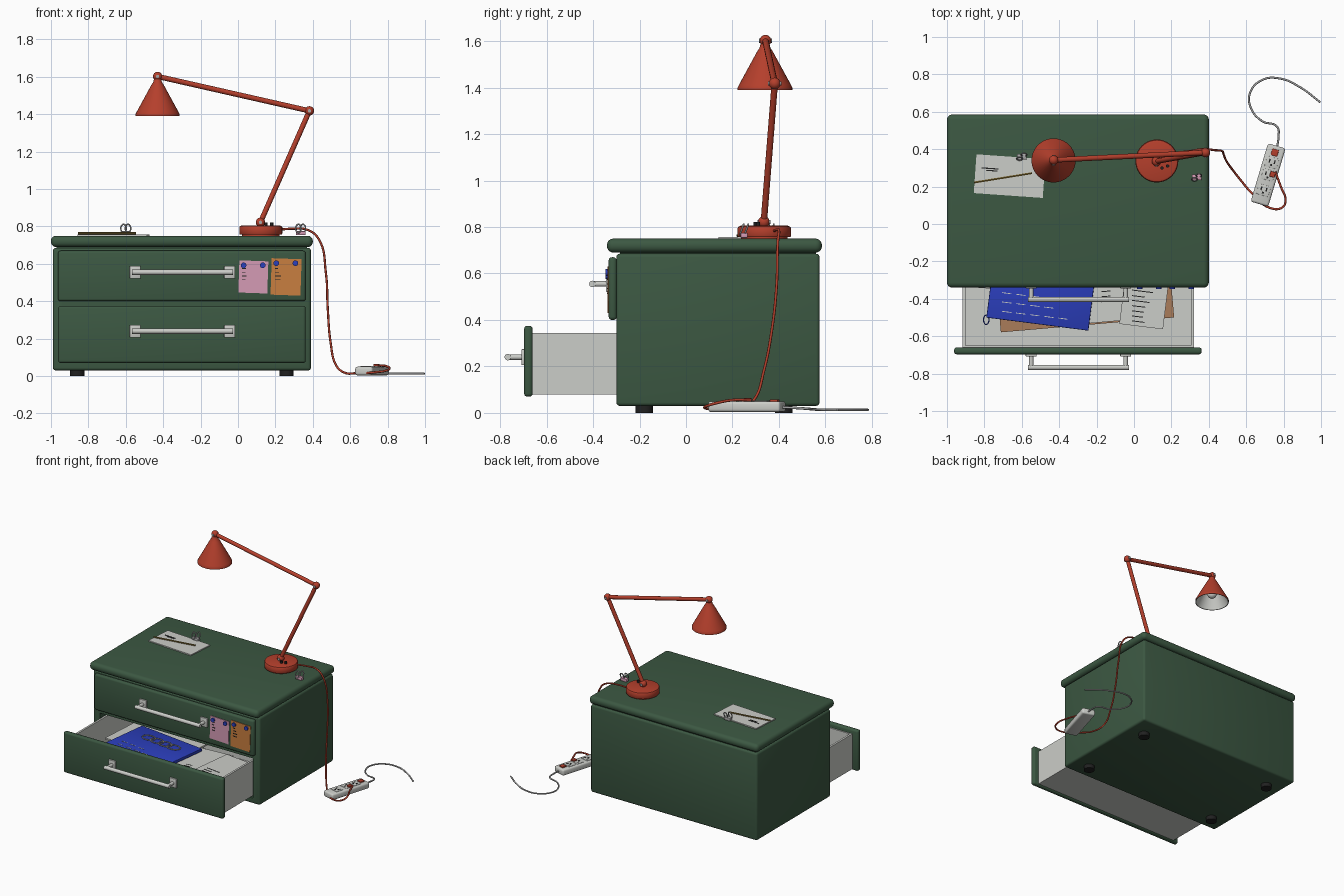
import bpy, bmesh, math, random
from mathutils import Vector, Matrix

if "Cube" in bpy.data.objects:
    bpy.data.objects.remove(bpy.data.objects["Cube"])

random.seed(4)
COLOURS = {
    "green": (0.045, 0.098, 0.055), "red": (0.46, 0.05, 0.025), "white": (0.60, 0.61, 0.58),
    "grey": (0.40, 0.40, 0.40), "black": (0.015, 0.015, 0.015), "blue": (0.025, 0.05, 0.52),
    "pink": (0.66, 0.33, 0.46), "orange": (0.58, 0.21, 0.05), "brown": (0.40, 0.20, 0.10),
    "olive": (0.19, 0.13, 0.03)}
MATS = {}
for key, rgb in COLOURS.items():
    MATS[key] = bpy.data.materials.new(key)
    MATS[key].diffuse_color = (*rgb, 1)


def finish(bm, name, mats, smooth=True):
    me = bpy.data.meshes.new(name)
    bmesh.ops.recalc_face_normals(bm, faces=bm.faces)
    bm.to_mesh(me)
    bm.free()
    for m in mats.split():
        me.materials.append(MATS[m])
    ob = bpy.data.objects.new(name, me)
    bpy.context.collection.objects.link(ob)
    if smooth:
        bpy.ops.object.select_all(action='DESELECT')
        bpy.context.view_layer.objects.active = ob
        ob.select_set(True)
        bpy.ops.object.shade_smooth_by_angle(angle=math.radians(35))
    return ob


def block(name, c, s, mat, bevel=0, segs=3, angle=0, axis='Z'):
    """Box with centre c and size s, rounded edges, turned about one axis."""
    bm = bmesh.new()
    bmesh.ops.create_cube(bm, size=1)
    bmesh.ops.scale(bm, vec=s, verts=bm.verts)
    if bevel:
        bmesh.ops.bevel(bm, geom=list(bm.edges), offset=bevel, segments=segs, profile=0.5, affect='EDGES')
    bm.transform(Matrix.Translation(c) @ Matrix.Rotation(math.radians(angle), 4, axis))
    return finish(bm, name, mat, bevel > 0)


def span(name, lo, hi, mat, bevel=0, segs=3):
    lo, hi = Vector(lo), Vector(hi)
    return block(name, (lo + hi) / 2, hi - lo, mat, bevel, segs)


def rod(name, a, b, r, mat, n=16):
    a, b = Vector(a), Vector(b)
    bm = bmesh.new()
    bmesh.ops.create_cone(bm, cap_ends=True, segments=n, radius1=r, radius2=r, depth=(b - a).length)
    bm.transform(Matrix.Translation((a + b) / 2) @ (b - a).to_track_quat('Z', 'Y').to_matrix().to_4x4())
    return finish(bm, name, mat)


def ball(name, c, r, mat):
    bm = bmesh.new()
    bmesh.ops.create_uvsphere(bm, u_segments=20, v_segments=12, radius=r, matrix=Matrix.Translation(c))
    return finish(bm, name, mat)


def lathe(name, profile, c, mats, inner_from=99, n=40):
    """Turned shape; profile rows after inner_from take the second material."""
    bm = bmesh.new()
    rings = [[bm.verts.new((c[0] + r * math.cos(math.tau * k / n), c[1] + r * math.sin(math.tau * k / n), z))
              for k in range(n)] for r, z in profile]
    for i in range(len(rings) - 1):
        for k in range(n):
            q = (k + 1) % n
            f = bm.faces.new((rings[i][k], rings[i][q], rings[i + 1][q], rings[i + 1][k]))
            f.material_index = int(i >= inner_from)
    bm.faces.new(rings[0])
    f = bm.faces.new(rings[-1])
    f.material_index = int(inner_from < 99)
    return finish(bm, name, mats)


def tube(name, pts, r, mat, closed=False):
    cu = bpy.data.curves.new(name, 'CURVE')
    cu.dimensions = '3D'
    cu.bevel_depth, cu.bevel_resolution, cu.resolution_u = r, 2, 8
    cu.use_fill_caps = True
    sp = cu.splines.new('BEZIER')
    sp.bezier_points.add(len(pts) - 1)
    for p, co in zip(sp.bezier_points, pts):
        p.co = co
        p.handle_left_type = p.handle_right_type = 'AUTO'
    sp.use_cyclic_u = closed
    cu.materials.append(MATS[mat])
    ob = bpy.data.objects.new(name, cu)
    bpy.context.collection.objects.link(ob)
    return ob


def ring(name, c, rx, ry, r, mat, tilt=None):
    pts = []
    for k in range(8):
        a = math.tau * k / 8
        v = Vector((rx * math.cos(a), ry * math.sin(a), 0))
        pts.append(Vector(c) + (tilt @ v if tilt else v))
    return tube(name, pts, r, mat, True)


# Cabinet carcass with an opening for the lower drawer
body = span("cabinet_body", (-0.99, -0.30, 0.03), (0.39, 0.575, 0.685), "green", 0.015)
cutter = span("drawer_opening_cutter", (-0.935, -0.40, 0.072), (0.335, 0.50, 0.37), "green")
cutter.hide_render = True
mod = body.modifiers.new("opening", 'BOOLEAN')
mod.object, mod.operation, mod.solver = cutter, 'DIFFERENCE', 'EXACT'
bpy.context.view_layer.objects.active = body
# keep the cut ahead of the smoothing
bpy.ops.object.modifier_apply(modifier="opening")
bpy.data.objects.remove(cutter)
span("cabinet_neck", (-0.97, -0.285, 0.68), (0.37, 0.56, 0.70), "green")
span("cabinet_top", (-1.0, -0.34, 0.69), (0.40, 0.585, 0.75), "green", 0.027, 5)
for x in (-0.86, 0.26):
    for y in (-0.18, 0.42):
        rod("foot", (x, y, 0), (x, y, 0.032), 0.038, "black", 24)

# Drawer fronts and open drawer tray
span("upper_drawer_front", (-0.962, -0.333, 0.40), (0.362, -0.298, 0.67), "green", 0.014)
span("lower_drawer_front", (-0.962, -0.697, 0.07), (0.362, -0.66, 0.375), "green", 0.014)
span("tray_floor", (-0.917, -0.665, 0.08), (0.32, 0.14, 0.095), "white")
span("tray_left", (-0.917, -0.665, 0.09), (-0.902, 0.14, 0.343), "white")
span("tray_right", (0.305, -0.665, 0.09), (0.32, 0.14, 0.343), "white")
span("tray_back", (-0.91, 0.125, 0.09), (0.315, 0.14, 0.343), "white")
span("tray_front", (-0.91, -0.665, 0.09), (0.315, -0.65, 0.343), "white")

# Handles
for y, z in ((-0.333, 0.555), (-0.697, 0.24)):
    for x in (-0.55, -0.045):
        span("handle_plate", (x - 0.029, y - 0.012, z - 0.034), (x + 0.029, y + 0.003, z + 0.034), "white", 0.004, 2)
        rod("handle_post", (x, y, z), (x, y - 0.07, z), 0.012, "white")
    rod("handle_bar", (-0.567, y - 0.07, z), (-0.028, y - 0.07, z), 0.014, "white")

# Pinned notes on the upper drawer
for mat, x, z, w, h, turn in (("pink", 0.082, 0.53, 0.155, 0.172, 2), ("orange", 0.257, 0.53, 0.16, 0.195, 2)):
    block("pinned_note", (x, -0.336, z), (w, 0.004, h), mat, angle=turn, axis='Y')
    for s in (-0.052, 0.05):
        rod("pin", (x + s, -0.334, z + h / 2 - 0.024), (x + s, -0.347, z + h / 2 - 0.024), 0.015, "blue", 16)
    for k in range(4):
        lw = random.uniform(0.015, 0.035)
        block("note_line", (x - 0.06 + lw / 2, -0.339, z + 0.045 - 0.02 * k), (lw, 0.002, 0.005), "black")

# Drawer contents
block("brown_folder", (-0.264, -0.36, 0.155), (0.93, 0.36, 0.10), "brown", angle=4.9)
block("left_papers", (-0.55, -0.16, 0.213), (0.60, 0.40, 0.012), "white", angle=-4)
block("middle_papers", (-0.12, -0.30, 0.211), (0.30, 0.44, 0.008), "white", angle=5)
block("right_papers", (0.065, -0.33, 0.222), (0.235, 0.44, 0.012), "white", angle=-7)
block("blue_folder", (-0.49, -0.327, 0.237), (0.55, 0.42, 0.022), "blue", 0.004, 2, angle=-7.3)
ring("folder_tie", (-0.79, -0.512, 0.24), 0.014, 0.025, 0.003, "blue")
for k in range(4):
    ring("folder_ring", (-0.58 + 0.075 * k, -0.225 - 0.01 * k, 0.252), 0.05, 0.034, 0.004, "grey")
for y, n in ((-0.37, 3), (-0.42, 4), (-0.47, 5)):
    for k in range(n):
        block("folder_line", (-0.68 + 0.075 * k, y - 0.009 * k, 0.2485), (0.05, 0.004, 0.002), "white", angle=-7.3)
for k in range(7):
    y = -0.36 - 0.027 * k
    w = random.uniform(0.05, 0.13)
    block("paper_line", (-0.01 + w / 2, y, 0.2285), (w, 0.005, 0.002), "black", angle=-7)
    if k < 3:
        block("paper_line", (-0.15, y, 0.2155), (0.05, 0.005, 0.002), "black", angle=5)

# Card, pencil and clips on the cabinet top
block("desk_card", (-0.665, 0.256, 0.754), (0.37, 0.208, 0.008), "white", angle=-4)
rod("pencil", (-0.855, 0.222, 0.763), (-0.545, 0.272, 0.763), 0.006, "olive", 6)
for k in range(2):
    block("card_line", (-0.77 + 0.01 * k, 0.297 - 0.012 * k, 0.759), (0.09 - 0.03 * k, 0.006, 0.002), "black", angle=-4)
upright = Matrix.Rotation(math.radians(70), 3, 'X')
for x, y, z, m in ((-0.60, 0.36, 0.752, "grey"), (0.335, 0.25, 0.752, "pink")):
    block("clip_body", (x, y, z + 0.012), (0.052, 0.03, 0.022), m, 0.004, 2)
    for s in (-1, 1):
        ring("clip_loop", (x + 0.012 * s, y + 0.01 * s, z + 0.037), 0.014, 0.024, 0.004, "grey", upright)

# Desk lamp
lathe("lamp_base", [(0.10, 0.749), (0.10, 0.757), (0.112, 0.757), (0.115, 0.762), (0.115, 0.795),
                    (0.111, 0.802), (0.10, 0.806)], (0.122, 0.337), "red")
J = [Vector((0.12, 0.335, 0.822)), Vector((0.382, 0.382, 1.418)), Vector((-0.43, 0.342, 1.602))]
rod("lower_arm", J[0], J[1], 0.014, "red")
rod("upper_arm", J[1], J[2], 0.014, "red")
for j in J:
    ball("lamp_joint", j, 0.025, "red")
    rod("joint_screw", j - Vector((0, 0.028, 0)), j + Vector((0, 0.028, 0)), 0.009, "grey")
for p in ((0.18, 0.31), (0.15, 0.30)):
    rod("lamp_switch", (*p, 0.80), (*p, 0.822), 0.009, "black", 12)
lathe("lamp_shade", [(0.018, 1.592), (0.024, 1.57), (0.034, 1.555), (0.112, 1.412), (0.118, 1.40), (0.118, 1.39),
                     (0.113, 1.39), (0.108, 1.405), (0.03, 1.548)], (-0.43, 0.34), "red white", 5)
ball("lamp_bulb", (-0.43, 0.34, 1.455), 0.034, "white")

# Lamp cord running down to the power strip
tube("lamp_cord", [(0.22, 0.38, 0.783), (0.30, 0.39, 0.788), (0.37, 0.40, 0.782), (0.43, 0.395, 0.735),
                   (0.47, 0.39, 0.55), (0.48, 0.37, 0.36), (0.495, 0.335, 0.18), (0.523, 0.295, 0.06),
                   (0.57, 0.235, 0.018), (0.63, 0.165, 0.015), (0.73, 0.085, 0.02), (0.795, 0.09, 0.03),
                   (0.81, 0.13, 0.042), (0.785, 0.20, 0.055), (0.755, 0.28, 0.055)], 0.006, "red")

# Power strip, its sockets and switch
C, TURN = Vector((0.717, 0.262, 0.0)), -16.6
R = Matrix.Rotation(math.radians(TURN), 3, 'Z')


def on_strip(name, u, v, z, s, mat, bevel=0):
    block(name, C + R @ Vector((u, v, z)), s, mat, bevel, 3, TURN)


on_strip("power_strip", 0, 0, 0.027, (0.098, 0.325, 0.046), "white", 0.012)
on_strip("strip_switch", 0, 0.125, 0.052, (0.036, 0.036, 0.012), "red", 0.003)
for v in (0.07, 0, -0.085):
    on_strip("socket_plate", 0, v, 0.0505, (0.066, 0.056, 0.004), "white", 0.001)
    for u in (-0.014, 0.014):
        on_strip("socket_slot", u, v + 0.006, 0.053, (0.007, 0.02, 0.002), "black")
    on_strip("socket_hole", 0, v - 0.014, 0.053, (0.01, 0.01, 0.002), "black")
on_strip("cord_plug", 0.022, 0.01, 0.058, (0.028, 0.03, 0.012), "red", 0.003)
tube("mains_cable", [(0.762, 0.40, 0.025), (0.772, 0.46, 0.022), (0.765, 0.52, 0.018), (0.685, 0.55, 0.015),
                     (0.625, 0.62, 0.013), (0.62, 0.70, 0.013), (0.685, 0.77, 0.013), (0.78, 0.778, 0.013),
                     (0.89, 0.73, 0.013), (0.997, 0.65, 0.013)], 0.0055, "grey")

for m in bpy.data.materials:
    if m.users and not m.is_grease_pencil:
        m.use_nodes = True
        m.node_tree.nodes["Principled BSDF"].inputs["Base Color"].default_value = m.diffuse_color
